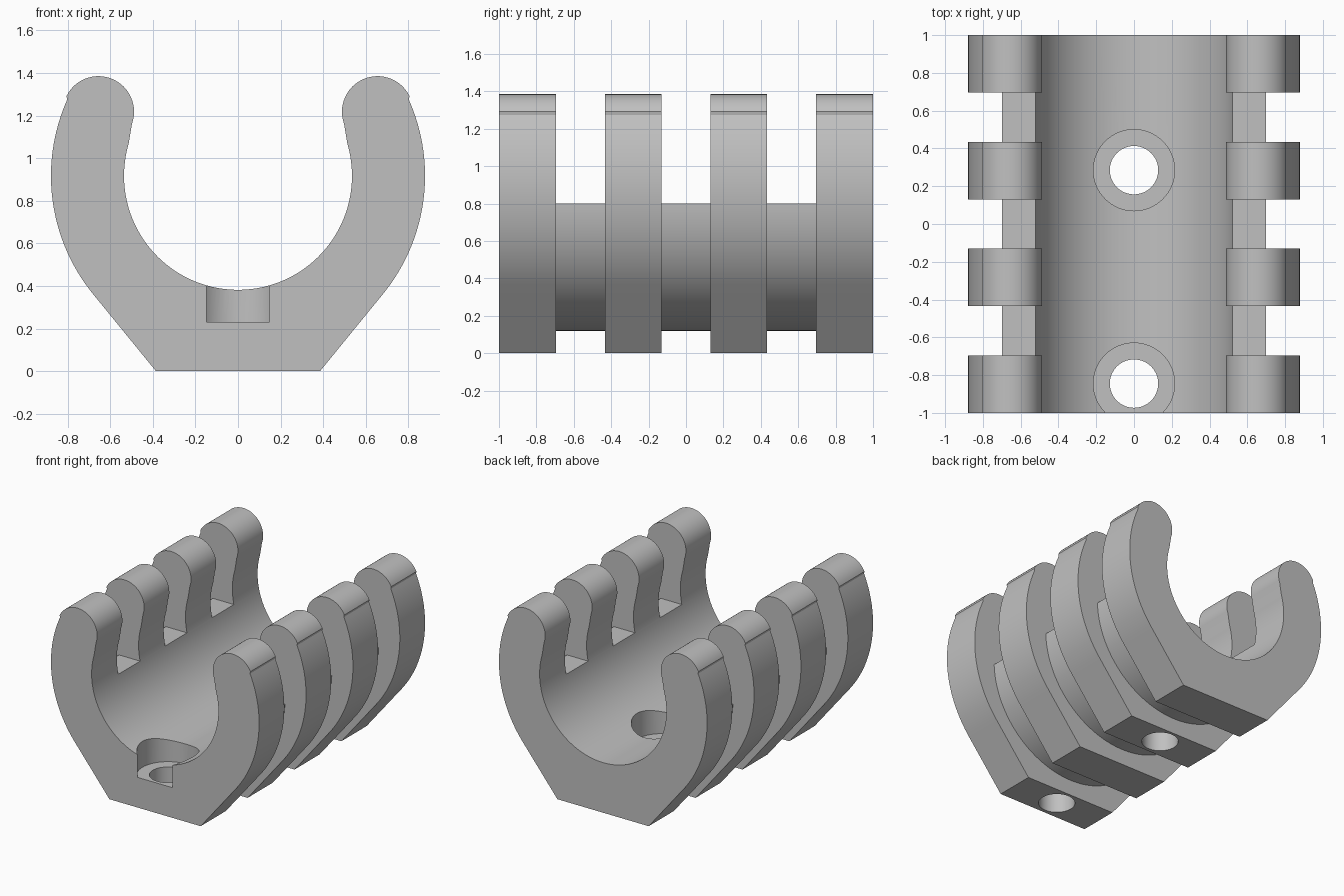
import bpy
import bmesh
from math import radians, sin, cos, atan2, acos, hypot, degrees

default = bpy.data.objects.get("Cube")
if default:
    bpy.data.objects.remove(default, do_unlink=True)

grey = bpy.data.materials.new("plain grey")
grey.use_nodes = True
colour = (0.53, 0.53, 0.53, 1)
grey.diffuse_color = colour
grey.node_tree.nodes["Principled BSDF"].inputs["Base Color"].default_value = colour

AXIS = 0.917           # height of the bore axis
BORE, OUTER = 0.535, 0.878
FOOT = 0.385           # half width of the flat base
CORE_R, CORE_Z, CORE_TOP = 0.70, 0.82, 0.80


def arc(cx, cz, r, start, end, steps):
    """Points on an arc, angles in degrees."""
    angles = [radians(start + (end - start) * i / steps) for i in range(steps + 1)]
    return [(cx + r * cos(a), cz + r * sin(a)) for a in angles]


def mirrored(half):
    """Close a half outline (x > 0, top to bottom or back) across x = 0."""
    return half + [(-x, z) for x, z in reversed(half) if abs(x) > 1e-5]


def extrude(name, outline, y0, y1):
    """Prism of an x-z outline between two y positions."""
    bm = bmesh.new()
    face = bm.faces.new([bm.verts.new((x, y0, z)) for x, z in outline])
    moved = bmesh.ops.extrude_face_region(bm, geom=[face])["geom"]
    verts = [v for v in moved if isinstance(v, bmesh.types.BMVert)]
    bmesh.ops.translate(bm, verts=verts, vec=(0, y1 - y0, 0))
    bmesh.ops.recalc_face_normals(bm, faces=bm.faces)
    mesh = bpy.data.meshes.new(name)
    bm.to_mesh(mesh)
    bm.free()
    mesh.materials.append(grey)
    obj = bpy.data.objects.new(name, mesh)
    bpy.context.collection.objects.link(obj)
    return obj


def cylinder(name, r, y, z0, z1):
    bpy.ops.mesh.primitive_cylinder_add(vertices=64, radius=r, depth=z1 - z0,
                                        location=(0, y, (z0 + z1) / 2))
    obj = bpy.context.object
    obj.name = name
    obj.data.materials.append(grey)
    return obj


def cut(target, cutter):
    """Subtract the cutter and throw it away."""
    bpy.context.view_layer.objects.active = target
    mod = target.modifiers.new("cut", "BOOLEAN")
    mod.operation, mod.solver, mod.object = "DIFFERENCE", "EXACT", cutter
    bpy.ops.object.modifier_apply(modifier=mod.name)
    bpy.data.objects.remove(cutter, do_unlink=True)


# Clip body: bore, rounded lip, outer arc, then straight flank to the base
lip_start = degrees(atan2(0.15, 0.515))
flank = degrees(atan2(-AXIS, FOOT) + acos(OUTER / hypot(AXIS, FOOT)))
half = arc(0, AXIS, BORE, -90, lip_start, 48)
half += arc(0.655, 1.218, 0.167, 200, 26, 32)
half += arc(0, AXIS, OUTER, 24, flank, 36)
half.append((FOOT, 0))
body = extrude("clip_body", mirrored(half), -1, 1)

# Slots between the ribs, leaving a slimmer rounded core
start = degrees(atan2(CORE_TOP - CORE_Z, CORE_R))
slot = [(0.3, 2), (0.3, CORE_TOP)]
slot += arc(0, CORE_Z, CORE_R, start, -90, 40)
slot += [(-x, z) for x, z in reversed(slot[:-1])]
slot += [(-1.2, 2), (-1.2, -0.2), (1.2, -0.2), (1.2, 2)]
for centre in (-0.565, 0, 0.565):
    cut(body, extrude("slot_cutter", slot, centre - 0.131, centre + 0.131))

# Counterbored screw holes
for y in (-0.845, 0.285):
    cut(body, cylinder("counterbore_cutter", 0.215, y, 0.23, 0.9))
    cut(body, cylinder("screw_hole_cutter", 0.128, y, -0.2, 0.5))

bpy.ops.object.select_all(action="DESELECT")
body.select_set(True)
bpy.context.view_layer.objects.active = body
bpy.ops.object.shade_smooth_by_angle(angle=radians(25))
